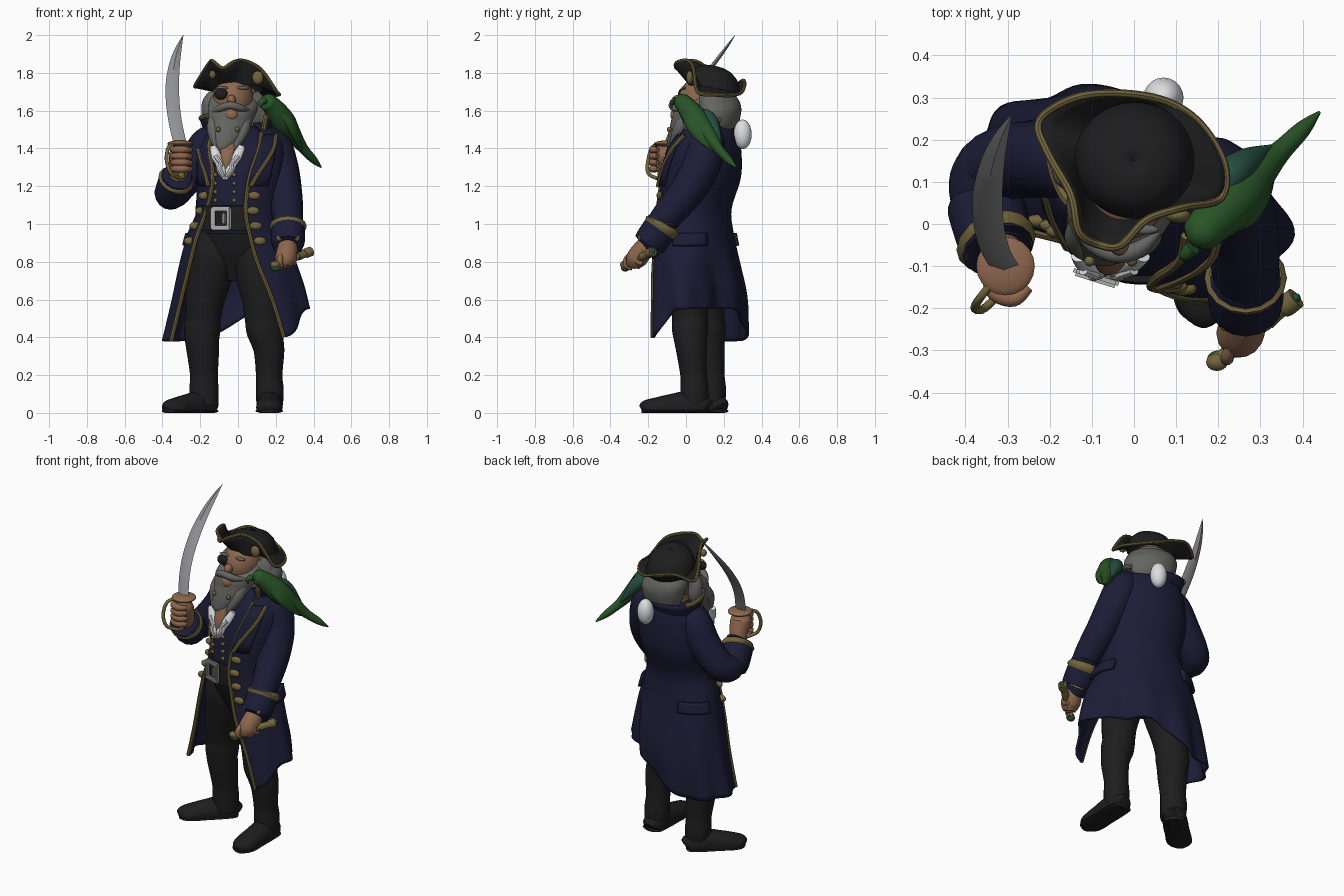
import bpy, bmesh, math
from mathutils import Vector as V, Matrix

COLORS = {
    "navy cloth": (.0115, .0115, .037), "black leather": (.0125, .0125, .0125), "gold trim": (.17, .13, .045),
    "skin": (.27, .135, .075), "grey hair": (.13, .13, .12), "white linen": (.72, .73, .75),
    "silver steel": (.28, .28, .29), "green feather": (.022, .09, .02), "teal feather": (.018, .075, .05),
    "pale metal": (.42, .42, .41)}
MATS = {}
for n, c in COLORS.items():
    MATS[n] = bpy.data.materials.new(n)
    MATS[n].diffuse_color = (*c, 1)
NAVY, BLACK, GOLD, SKIN, GREY, WHITE, STEEL, GREEN, TEAL, PALE = COLORS


def finish(name, bm, mat, solid=0):
    bmesh.ops.recalc_face_normals(bm, faces=bm.faces)
    me = bpy.data.meshes.new(name)
    bm.to_mesh(me)
    bm.free()
    ob = bpy.data.objects.new(name, me)
    bpy.context.collection.objects.link(ob)
    me.materials.append(MATS[mat])
    if solid:
        m = ob.modifiers.new("thickness", 'SOLIDIFY')
        m.thickness, m.offset = solid, 0


def spline(rows, n=6, closed=False):
    """Smooth interpolation through rows of equal length."""
    out, k = [], len(rows)
    get = (lambda i: rows[i % k]) if closed else (lambda i: rows[min(max(i, 0), k - 1)])
    for i in range(k if closed else k - 1):
        for j in range(n):
            t = j / n
            out.append([.5 * (2*b + (c-a)*t + (2*a-5*b+4*c-d)*t*t + (3*b-a-3*c+d)*t**3)
                        for a, b, c, d in zip(get(i-1), get(i), get(i+1), get(i+2))])
    return out if closed else out + [list(rows[-1])]


def surf(name, rings, mat, wrap=True, caps=True, loop=False, solid=0):
    bm = bmesh.new()
    vs = [[bm.verts.new(p) for p in r] for r in rings]
    n = len(vs[0])
    for a, b in list(zip(vs, vs[1:])) + ([(vs[-1], vs[0])] if loop else []):
        for i in range(n if wrap else n - 1):
            j = (i + 1) % n
            bm.faces.new((a[i], a[j], b[j], b[i]))
    if caps and wrap and not loop:
        bm.faces.new(vs[0])
        bm.faces.new(vs[-1])
    finish(name, bm, mat, solid)


def tube(name, pts, mat, ref=(1, 0, 0), seg=16, n=6, loop=False, floor=None):
    """Sweep along x, y, z with radius a (towards ref) and optional radius b."""
    rows = spline([(*p, p[3]) if len(p) == 4 else p for p in pts], n, loop)
    rings, k = [], len(rows)
    for i, r in enumerate(rows):
        nx = rows[(i+1) % k] if loop else rows[min(i+1, k-1)]
        pv = rows[i-1] if loop else rows[max(i-1, 0)]
        t = (V(nx[:3]) - V(pv[:3])).normalized()
        a = (V(ref) - t * t.dot(V(ref))).normalized()
        b = t.cross(a)
        ring = [V(r[:3]) + a*r[3]*math.cos(q) + b*r[4]*math.sin(q)
                for q in (2*math.pi*s/seg for s in range(seg))]
        if floor is not None:
            for p in ring:
                p.z = max(p.z, floor)
        rings.append(ring)
    surf(name, rings, mat, loop=loop)


def ball(name, loc, rad, mat, seg=20):
    bm = bmesh.new()
    bmesh.ops.create_uvsphere(bm, u_segments=seg, v_segments=seg*2//3, radius=1,
                              matrix=Matrix.Translation(loc) @ Matrix.Diagonal((*rad, 1)))
    finish(name, bm, mat)


def box(name, loc, size, mat, turn=0):
    bm = bmesh.new()
    bmesh.ops.create_cube(bm, size=1, matrix=Matrix.Translation(loc) @ Matrix.Rotation(turn, 4, 'Z')
                          @ Matrix.Diagonal((*size, 1)))
    bmesh.ops.bevel(bm, geom=bm.edges[:], offset=min(size)*.3, segments=2, affect='EDGES')
    finish(name, bm, mat)


def oval(z, cx, cy, rx, rf, rb, t, turn=.18):
    """Body cross-section; turn swings the chest a little towards -x."""
    c, s = math.cos(t), math.sin(t)
    return V((cx + rx*s, cy - (rf if c > 0 else rb)*c - turn*rx*s, z))


def loft(name, rows, mat, seg=40, turn=.18):
    surf(name, [[oval(*r, 2*math.pi*i/seg, turn) for i in range(seg)] for r in spline(rows)], mat)


# Legs and boots
tube("left_leg", [(.085, .05, .97, .11), (.09, .035, .84, .125), (.105, .025, .72, .115), (.125, .02, .6, .104),
                  (.13, .02, .5, .094), (.14, .022, .44, .096), (.155, .025, .38, .087), (.165, .03, .32, .08),
                  (.165, .04, .2, .07), (.168, .045, .12, .074), (.168, .045, .04, .07)], BLACK)
tube("right_leg", [(-.11, .08, .97, .11), (-.13, .08, .84, .128), (-.15, .09, .72, .118), (-.175, .1, .6, .104),
                   (-.185, .11, .5, .094), (-.19, .115, .44, .097), (-.19, .115, .38, .09), (-.185, .12, .31, .084),
                   (-.18, .13, .2, .074), (-.18, .135, .12, .077), (-.175, .135, .04, .072)], BLACK)
for side, heel, toe in (("left", V((.17, .115, 0)), V((.165, -.235, 0))),
                        ("right", V((-.135, .19, 0)), V((-.38, -.04, 0)))):
    foot, cross = [], (toe - heel).cross(V((0, 0, 1))).normalized()
    for f, w, h in ((0, .03, .06), (.06, .06, .09), (.3, .068, .115), (.55, .068, .1), (.8, .07, .08),
                    (.94, .052, .066), (1, .018, .04)):
        p = heel.lerp(toe, f)
        foot.append((p.x, p.y, h*.35, w, h*.65))
    tube(side + "_boot_foot", foot, BLACK, ref=cross, floor=0)
    sole = [(p[0], p[1], .01, p[3]+.004, .012) for p in foot]
    tube(side + "_boot_sole", sole, BLACK, ref=cross, floor=0)

# Torso: trousers seat, waistcoat and belt
loft("trouser_seat", [(.70, -.02, .07, .07, .06, .06), (.76, -.02, .07, .13, .09, .09),
                      (.86, -.02, .07, .185, .145, .12), (1.0, -.02, .06, .195, .18, .13)], BLACK)
loft("waistcoat", [(.95, -.02, .06, .195, .175, .13), (1.0, -.02, .06, .2, .185, .13),
                   (1.15, -.02, .07, .2, .185, .15), (1.3, 0, .09, .2, .18, .17), (1.42, 0, .11, .19, .15, .15),
                   (1.52, 0, .12, .09, .09, .1)], NAVY)
loft("belt", [(.965, -.02, .06, .2, .195, .13), (.975, -.02, .06, .205, .2, .13),
              (1.085, -.02, .06, .205, .2, .13), (1.095, -.02, .06, .2, .19, .13)], BLACK)
for s in (-1, 1):
    box("buckle_side", (-.09+s*.042, -.126-s*.013, 1.03), (.024, .024, .125), PALE, -.3)
    box("buckle_bar", (-.09, -.126, 1.03+s*.05), (.1, .024, .024), PALE, -.3)
box("buckle_prong", (-.075, -.13, 1.03), (.02, .02, .06), PALE, -.3)
for i in range(4):
    for x in (-.12, -.02):
        z = 1.125 + i*.045
        p = oval(z, -.02, .07, .2, .19, .15, math.asin((x+.02)/.2))
        ball("waistcoat_button", p, (.012, .012, .012), GOLD, 10)

# Long coat: open shell whose front edges and hem follow the rows below
COAT = spline([(1.53, .01, .13, .12, .10, .10, -.09, .08), (1.49, .02, .13, .185, .15, .13, -.13, .12),
               (1.40, .02, .11, .225, .19, .17, -.15, .11), (1.25, .01, .09, .23, .205, .19, -.13, .06),
               (1.08, 0, .07, .21, .21, .16, -.16, .04), (.95, -.01, .07, .25, .215, .17, -.21, .06),
               (.8, 0, .07, .30, .23, .20, -.25, .10), (.6, 0, .07, .34, .245, .235, -.30, .18),
               (.4, -.01, .06, .375, .25, .245, -.35, .24)], 5)


def step(a, b, x):
    x = min(max((x-a)/(b-a), 0), 1)
    return x*x*(3-2*x)


def coat_pt(u, z, off=0):
    """u runs from the right front edge (0) round the back to the left front edge (1)."""
    z = min(max(z, .4), 1.53)
    for a, b in zip(COAT, COAT[1:]):
        if a[0] >= z >= b[0]:
            f = (a[0]-z) / (a[0]-b[0])
            r = [p + (q-p)*f for p, q in zip(a, b)]
            break
    t0 = math.asin((r[7]-r[1])/r[3])
    t1 = 2*math.pi + math.asin((r[6]-r[1])/r[3])
    low = max(0, (.85-z)/.45)
    pinch = .06*step(1.0, .6, z)*math.exp(-((u-.36)/.09)**2)
    grow = off + .012*low*math.sin(u*44) - pinch
    z += low*(.15*step(0, .16, u)*(1-step(.44, .66, u)) - .02*step(.55, .7, u))
    return oval(z, r[1], r[2], r[3]+grow, r[4]+grow, r[5]+grow, t0 + (t1-t0)*u)


def patch(name, u0, u1, z0, z1, off, mat, solid=.012):
    surf(name, [[coat_pt(u0+(u1-u0)*i/8, z0+(z1-z0)*j/4, off) for i in range(9)] for j in range(5)],
         mat, wrap=False, solid=solid)


surf("long_coat", [[coat_pt(i/80, r[0]) for i in range(81)] for r in COAT], NAVY, wrap=False, solid=.014)
for side, u in (("left", 0), ("right", 1)):
    zs = [.4 + 1.08*i/16 for i in range(17)]
    tube(side + "_coat_trim", [(*coat_pt(u, z, .004), .012) for z in zs], GOLD, seg=8, n=2)
    w = .035 if u == 0 else -.035
    for z in (.91, .99, 1.07, 1.15):
        ball(side + "_coat_button", coat_pt(u + w, z, .008), (.034, .017, .022), GOLD, 12)
    patch(side + "_lapel", u, u + w*2.6, 1.2, 1.47, .014, NAVY)
    tube(side + "_lapel_trim", [(*coat_pt(u + w*(.3+2.3*f), 1.2+.27*f, .02), .012)
                                for f in (0, .25, .5, .75, 1)], GOLD, seg=8, n=3)
    c = .26 if u == 0 else .74
    patch(side + "_pocket_flap", c-.085, c+.085, .885, .95, .018, NAVY, .02)


# Standing collar
def collar(f, h):
    t = math.radians(50 + 260*f)
    flare = .03*h
    lift = .035*abs(2*f-1)
    return oval(1.45+(.085+lift)*h, .0, .13, .165+flare, .14+flare, .12+flare, t)


surf("coat_collar", [[collar(i/30, j/4) for i in range(31)] for j in range(5)], NAVY, wrap=False, solid=.014)
for f in (0, 1):
    tube("collar_trim", [(*collar(f, h), .015) for h in (0, .5, 1)]
         + [(*collar(abs(f-d), 1), .014) for d in (.06, .14, .22, .28)], GOLD, seg=8, n=4, ref=(.3, .9, .2))

# Arms, cuffs and hands
tube("left_sleeve", [(.12, .12, 1.49, .065), (.175, .11, 1.43, .1), (.22, .075, 1.3, .1), (.245, .01, 1.18, .093),
                     (.26, -.07, 1.08, .085), (.265, -.125, 1.01, .078), (.265, -.17, .94, .075)], NAVY)
tube("left_cuff", [(.265, -.12, 1.0, .08), (.265, -.128, .99, .09), (.265, -.19, .9, .088), (.265, -.195, .892, .075)], NAVY)
tube("left_cuff_trim", [(.265, -.12, 1.005, .086), (.265, -.128, .99, .098), (.265, -.142, .97, .09)], GOLD)
tube("right_sleeve", [(-.11, .14, 1.48, .065), (-.165, .15, 1.42, .093), (-.235, .155, 1.3, .093), (-.32, .14, 1.19, .088),
                      (-.355, .1, 1.16, .084), (-.35, .04, 1.165, .08), (-.335, -.02, 1.2, .075)], NAVY)
tube("right_cuff", [(-.35, .04, 1.16, .08), (-.35, .035, 1.163, .093), (-.325, -.055, 1.24, .088), (-.323, -.06, 1.245, .07)], NAVY)
tube("right_cuff_trim", [(-.334, -.03, 1.22, .085), (-.328, -.043, 1.233, .097), (-.323, -.058, 1.248, .085)], GOLD)
for x, z in ((.22, .925), (.265, .935), (.31, .925)):
    ball("left_cuff_button", (x, -.24, z), (.017, .015, .017), GOLD, 10)
for x, z in ((-.37, 1.175), (-.32, 1.165)):
    ball("right_cuff_button", (x, -.065, z), (.018, .018, .016), GOLD, 10)
tube("right_hand", [(-.323, -.05, 1.24, .045), (-.31, -.08, 1.31, .055), (-.305, -.11, 1.37, .06), (-.305, -.11, 1.41, .04)], SKIN)
tube("left_hand", [(.265, -.18, .92, .045), (.26, -.23, .86, .055), (.25, -.265, .81, .055), (.245, -.28, .775, .035)], SKIN)
for i in range(4):
    tube("right_finger", [(-.35, -.13, 1.29+i*.034, .012), (-.33, -.165, 1.292+i*.034, .019),
                          (-.285, -.178, 1.292+i*.034, .019), (-.25, -.15, 1.29+i*.034, .013)], SKIN, ref=(0, 0, 1), seg=10)
    q = V((.222+i*.024, -.285+i*.018, .80+i*.008))
    tube("left_finger", [(*(q+V((.01, .0, .04))), .014), (*(q+V((0, -.03, .015))), .016),
                         (*(q+V((0, -.03, -.02))), .016), (*(q+V((.005, 0, -.035))), .012)], SKIN, seg=10)

# Sabre
tube("sabre_blade", [(-.305, -.105, 1.42, .034, .012), (-.33, -.06, 1.53, .035, .012), (-.345, 0, 1.64, .036, .012),
                     (-.347, .075, 1.75, .035, .012), (-.335, .15, 1.85, .028, .011), (-.315, .21, 1.93, .017, .008),
                     (-.29, .26, 2.0, .001, .001)], STEEL, seg=4, n=8)
ball("sabre_plate", (-.305, -.1, 1.425), (.07, .07, .018), SKIN)
tube("sabre_grip", [(-.3, -.135, 1.24, .018), (-.3, -.13, 1.3, .017), (-.305, -.11, 1.42, .017)], GOLD)
tube("sabre_guard", [(-.32, -.12, 1.425, .01), (-.365, -.175, 1.41, .01), (-.378, -.2, 1.34, .01),
                     (-.355, -.2, 1.27, .01), (-.305, -.15, 1.24, .01)], GOLD, seg=10)

# Spyglass
tube("spyglass", [(.2, -.325, .775, .022), (.225, -.305, .785, .018), (.31, -.235, .825, .018), (.315, -.23, .827, .022),
                  (.35, -.2, .84, .02), (.36, -.195, .845, .026), (.385, -.175, .855, .026)], GOLD, ref=(0, 0, 1), n=3)
ball("spyglass_knob", (.197, -.328, .785), (.026, .021, .02), GOLD)
ball("spyglass_eyepiece", (.2, -.322, .768), (.027, .022, .02), GREEN)
ball("spyglass_lens", (.384, -.176, .855), (.012, .012, .02), TEAL)

# Head, hair and beard
ball("head", (-.025, .095, 1.655), (.108, .135, .13), SKIN, 28)
ball("nose", (-.035, -.045, 1.655), (.024, .03, .028), SKIN)
tube("neck", [(-.01, .12, 1.4, .09), (-.01, .12, 1.6, .085)], SKIN)
loft("beard", [(1.375, -.08, -.075, .012, .012, .012), (1.41, -.075, -.06, .05, .04, .04),
               (1.47, -.055, -.03, .09, .065, .07), (1.54, -.04, .015, .115, .095, .09),
               (1.6, -.03, .05, .13, .115, .1), (1.635, -.025, .085, .13, .1, .1),
               (1.69, -.02, .13, .12, .07, .09), (1.72, -.02, .14, .1, .06, .08)], GREY, turn=-.05)
tube("moustache", [(-.14, .0, 1.588, .008), (-.1, -.045, 1.61, .02), (-.045, -.072, 1.628, .02),
                   (.01, -.06, 1.615, .02), (.065, -.01, 1.6, .008)], GREY, ref=(0, 0, 1), seg=12)
ball("mouth", (-.035, -.055, 1.577), (.037, .028, .033), SKIN)
for s in (-1, 1):
    ball("eyebrow", (-.03+s*.055, -.013, 1.72), (.034, .012, .009), GREY, 12)
    tube("beard_lock", [(-.04+s*.08, .015, 1.58, .03), (-.05+s*.08, -.03, 1.51, .035), (-.06+s*.06, -.06, 1.44, .026),
                        (-.07+s*.04, -.085, 1.39, .006)], GREY)
    tube("side_hair", [(-.02+s*.1, .12, 1.69, .03), (-.02+s*.13, .12, 1.64, .04), (-.01+s*.14, .125, 1.57, .04),
                       (-.01+s*.13, .11, 1.5, .02)], GREY)
    ball("beard_bead", (-.055+s*.05, -.088, 1.5), (.013, .013, .014), GOLD, 10)
ball("eye_patch", (-.09, -.022, 1.688), (.036, .02, .03), BLACK)
loft("back_hair", [(1.49, .03, .19, .11, .06, .06), (1.53, .035, .185, .135, .09, .09), (1.6, .03, .175, .15, .1, .115),
                   (1.65, .01, .165, .14, .1, .115), (1.69, 0, .16, .12, .09, .09)], GREY)
ball("hair_puff", (.07, .3, 1.475), (.048, .048, .078), WHITE)

# Shirt frills around the open neck
tube("bare_chest", [(-.065, -.115, 1.29, .004, .006), (-.06, -.105, 1.34, .028, .014), (-.055, -.075, 1.43, .045, .014)], SKIN)
for s in (-1, 1):
    tube("shirt_frill", [(-.068+s*.004, -.108, 1.235, .006, .008), (-.066+s*.02, -.112, 1.28, .024, .016),
                         (-.062+s*.035, -.105, 1.32, .022, .018), (-.06+s*.055, -.095, 1.36, .026, .016),
                         (-.055+s*.075, -.075, 1.41, .02, .016)], WHITE, seg=10)
    tube("frill_ruffle", [(-.068+s*.008, -.122, 1.25, .008), (-.066+s*.03, -.122, 1.29, .014),
                          (-.062+s*.03, -.12, 1.32, .011), (-.06+s*.06, -.108, 1.36, .014)], WHITE, seg=8)

# Tricorn hat: low dome flowing into an upturned three-cornered brim
edge = spline([(-.08, -.05, 1.825), (-.03, -.05, 1.855), (.03, .01, 1.865), (.12, .04, 1.82), (.205, .06, 1.70),
               (.215, .14, 1.685), (.16, .235, 1.68), (.08, .29, 1.695), (-.03, .31, 1.735), (-.14, .3, 1.76),
               (-.225, .245, 1.725), (-.205, .17, 1.77), (-.15, .07, 1.855), (-.13, -.02, 1.86)], 6, True)
mid = V((0, .15, 0))
hat = []
for r, z in ((.001, 1.832), (.045, 1.829), (.085, 1.814), (.114, 1.785), (.128, 1.745), (.138, 1.715)):
    ring = [mid + (V((e[0], e[1], 0))-mid).normalized()*r + V((0, 0, z)) for e in edge]
    for p in ring:
        p.z -= .2*(p.y-.15)
    hat.append(ring)
for f in (.35, .7, 1):
    hat.append([a.lerp(V(e), f) for a, e in zip(hat[5], edge)])
surf("tricorn_hat", hat, BLACK, caps=False, solid=.012)
tube("hat_trim", [(*e, .0095) for e in edge[::2]], GOLD, ref=(0, 0, 1), seg=8, n=2, loop=True)
ball("hat_rosette", (.105, .02, 1.775), (.03, .018, .036), GOLD)
ball("hat_badge", (-.135, .02, 1.79), (.018, .022, .022), GOLD)

# Parrot on the shoulder
tube("parrot_body", [(.135, -.045, 1.655, .012), (.15, -.03, 1.65, .042), (.175, -.005, 1.63, .05),
                     (.21, .03, 1.585, .06), (.25, .07, 1.53, .062), (.295, .12, 1.47, .043),
                     (.345, .17, 1.4, .027), (.4, .225, 1.34, .02), (.44, .265, 1.3, .004)], GREEN)
tube("parrot_beak", [(.14, -.055, 1.655, .02), (.12, -.075, 1.64, .014), (.122, -.075, 1.615, .003)], GREEN, n=4, seg=10)
tube("parrot_outer_wing", [(.225, -.01, 1.59, .015), (.27, .03, 1.54, .027, .04), (.305, .08, 1.47, .022, .038),
                           (.335, .14, 1.39, .004)], GREEN)
tube("parrot_inner_wing", [(.195, .065, 1.6, .015), (.225, .11, 1.565, .04, .04), (.265, .145, 1.51, .035, .035),
                           (.325, .185, 1.42, .004)], TEAL)

# Smooth shading with sharp edges kept
for ob in bpy.data.objects:
    ob.select_set(True)
    bpy.context.view_layer.objects.active = ob
bpy.ops.object.shade_smooth_by_angle(angle=math.radians(40))
